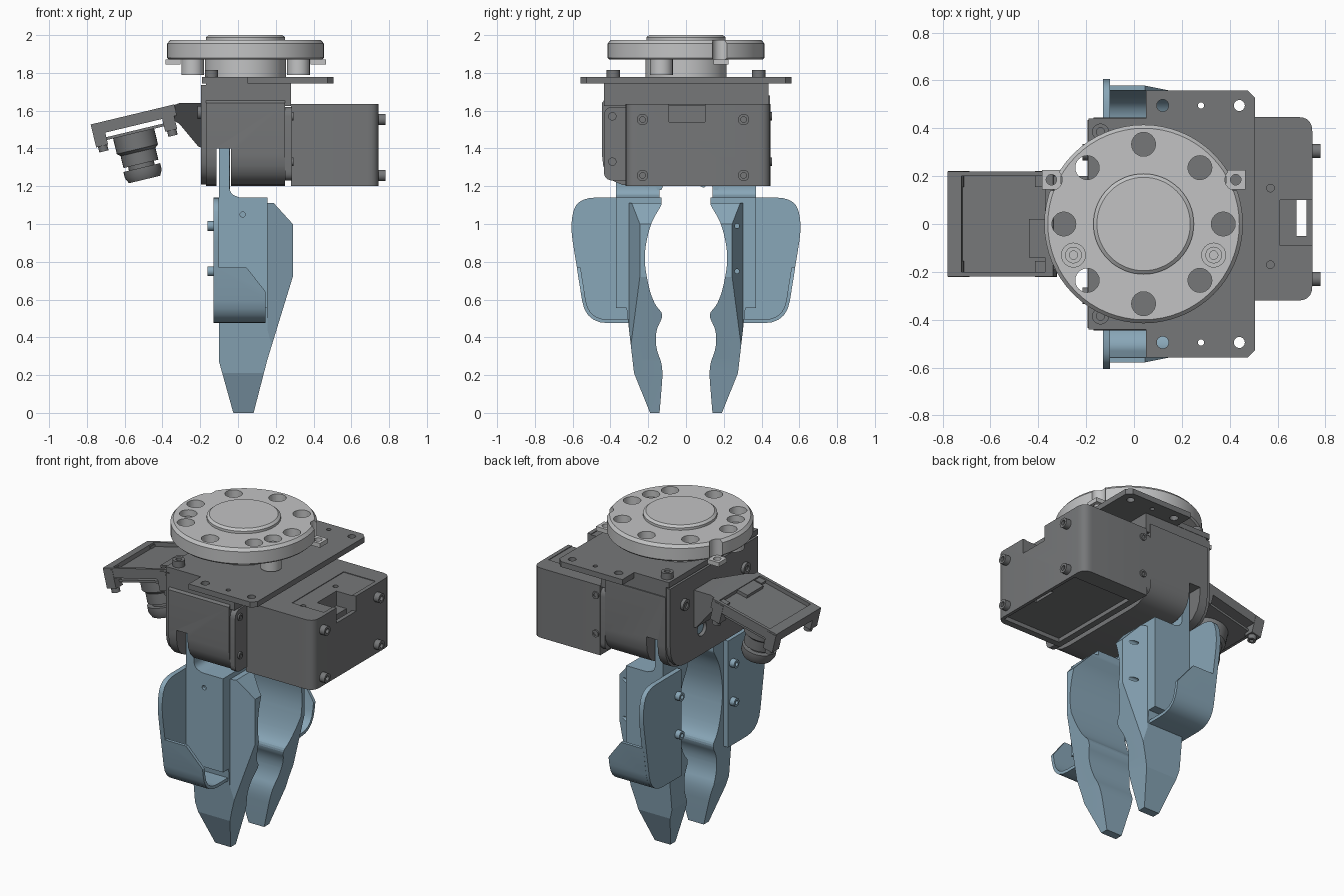
import bpy, bmesh, math
from mathutils import Vector, Matrix

if "Cube" in bpy.data.objects:
    bpy.data.objects.remove(bpy.data.objects["Cube"])

made = []


def material(name, rgb):
    m = bpy.data.materials.new(name)
    m.use_nodes = True
    m.diffuse_color = (*rgb, 1)
    m.node_tree.nodes["Principled BSDF"].inputs["Base Color"].default_value = (*rgb, 1)
    return m


dark = material("dark grey", (0.18, 0.185, 0.19))
light = material("light grey", (0.54, 0.545, 0.55))
blue = material("steel blue", (0.25, 0.385, 0.48))


def finish(name, bm, mat):
    bmesh.ops.recalc_face_normals(bm, faces=bm.faces[:])
    me = bpy.data.meshes.new(name)
    bm.to_mesh(me)
    bm.free()
    ob = bpy.data.objects.new(name, me)
    bpy.context.collection.objects.link(ob)
    if mat:
        me.materials.append(mat)
        made.append(ob)
    return ob


def rounded(pts, r=0.0):
    """Round polygon corners; a point may carry its own radius."""
    out, n = [], len(pts)
    for i, p in enumerate(pts):
        q, a, b = (Vector(pts[k % n][:2]) for k in (i, i - 1, i + 1))
        rad = p[2] if len(p) > 2 else r
        if rad <= 0:
            out.append(q)
            continue
        s = q + (a - q).normalized() * min(rad, (a - q).length * 0.48)
        e = q + (b - q).normalized() * min(rad, (b - q).length * 0.48)
        for k in range(6):
            t = k / 5
            out.append(s * (1 - t) ** 2 + q * 2 * t * (1 - t) + e * t * t)
    return out


def prism(name, pts, axis, lo, hi, mat=None, r=0.0):
    """Extrude a profile: axis x takes (y,z), y takes (x,z), z takes (x,y)."""
    put = {"x": lambda a, b, c: (c, a, b), "y": lambda a, b, c: (a, c, b),
           "z": lambda a, b, c: (a, b, c)}[axis]
    bm = bmesh.new()
    flat = rounded(pts, r)
    low = [bm.verts.new(put(a, b, lo)) for a, b in flat]
    top = [bm.verts.new(put(a, b, hi)) for a, b in flat]
    bm.faces.new(low)
    bm.faces.new(top)
    for i in range(len(low)):
        bm.faces.new((low[i - 1], low[i], top[i], top[i - 1]))
    return finish(name, bm, mat)


def box(name, x, y, z, mat=None):
    return prism(name, [(x[0], y[0]), (x[1], y[0]), (x[1], y[1]), (x[0], y[1])], "z", *z, mat)


def lathe(name, profile, loc, direction=(0, 0, 1), mat=None, seg=32):
    bm = bmesh.new()
    vs = [bm.verts.new((r, 0, z)) for r, z in profile]
    es = [bm.edges.new(p) for p in zip(vs, vs[1:])]
    bmesh.ops.spin(bm, geom=vs + es, cent=(0, 0, 0), axis=(0, 0, 1),
                   angle=math.tau, steps=seg)
    bmesh.ops.remove_doubles(bm, verts=bm.verts[:], dist=1e-4)
    rot = Vector(direction).to_track_quat("Z", "Y").to_matrix().to_4x4()
    bm.transform(Matrix.Translation(loc) @ rot)
    return finish(name, bm, mat)


def rod(name, loc, r, h, direction=(0, 0, 1), mat=None, seg=24):
    return lathe(name, [(0, 0), (r, 0), (r, h), (0, h)], loc, direction, mat, seg)


def screw(name, loc, r, h, direction, mat):
    d = h * 0.5
    return lathe(name, [(0, 0), (r, 0), (r, h), (r * .5, h), (r * .5, d), (0, d)],
                 loc, direction, mat, 16)


def combine(ob, tools, op="DIFFERENCE"):
    for t in tools:
        m = ob.modifiers.new("cut", "BOOLEAN")
        m.operation, m.object, m.solver = op, t, "EXACT"
    dg = bpy.context.evaluated_depsgraph_get()
    me = bpy.data.meshes.new_from_object(ob.evaluated_get(dg))
    ob.modifiers.clear()
    ob.data = me
    for t in tools:
        bpy.data.objects.remove(t)
    return ob


# Round coupling flange
CX = 0.04
flange = lathe("coupling_flange", [(0, 1.87), (.405, 1.87), (.415, 1.88), (.415, 1.955),
               (.4, 1.973), (.21, 1.973), (.21, 1.988), (.195, 2), (0, 2)],
               (CX, 0, 0), mat=light, seg=64)
cuts = [rod("cut", (CX + .333 * math.cos(k * math.pi / 4), .333 * math.sin(k * math.pi / 4), 1.8),
            .05, .3) for k in range(8)]
for s in (-1, 1):
    cuts += [rod("cut", (CX + s * .293, -.13, 1.93), .05, .1),
             rod("cut", (CX + s * .385, .185, 1.8), .045, .3)]
combine(flange, cuts)
rod("flange_hub", (CX, 0, 1.77), .215, .105, mat=light, seg=48)
for s in (-1, 1):
    rod("flange_boss", (CX + s * .28, -.13, 1.79), .06, .09, mat=light)
    screw("flange_screw", (CX + s * .293, -.13, 1.925), .035, .015, (0, 0, 1), light)
    x = CX + s * .385
    tab = box("flange_tab", (x - .04, x + .04), (.145, .225), (1.845, 1.872), light)
    combine(tab, [rod("cut", (x, .185, 1.8), .022, .1)])

# Mounting plate with holes
half = [(-.19, .44), (.05, .44), (.05, .558), (.475, .558), (.505, .528)]
plate = prism("mounting_plate", half + [(x, -y) for x, y in reversed(half)], "z", 1.743, 1.777, dark)
combine(plate, [rod("cut", (x, s * .495, 1.7), r, .2) for s in (-1, 1)
                for x, r in ((.12, .025), (.28, .013), (.44, .023))])
for s in (-1, 1):
    screw("plate_screw", (-.14, s * .385, 1.777), .035, .038, (0, 0, 1), dark)

# Gripper body with finger slot
body = prism("gripper_body", [(-.445, 1.2, .17), (.445, 1.2, .17), (.445, 1.68),
             (-.415, 1.68), (-.445, 1.64)], "x", -.17, .25, dark)
combine(body, [box("cut", (-.115, -.038), (-.6, .6), (1.1, 1.4))])
side = prism("body_side_cover", [(-.435, 1.21, .17), (.435, 1.21, .17), (.435, 1.735),
             (-.435, 1.735)], "x", -.195, -.168, dark)
combine(side, [rod("cut", (-.25, .12, 1.37), .045, .2, (1, 0, 0))])
rod("shaft_end", (-.18, .12, 1.37), .035, .02, (1, 0, 0), blue)
box("body_top_cap", (-.17, .28), (-.435, .438), (1.625, 1.745), dark)
for s in (-1, 1):
    screw("body_side_screw", (-.195, s * .3, 1.59), .035, .02, (-1, 0, 0), dark)
prism("motor_flange", [(-.435, 1.23), (.445, 1.23), (.445, 1.62), (-.435, 1.62)], "x",
      .25, .285, dark, r=.05)
for z in (1.33, 1.57):
    screw("motor_flange_screw", (.284, -.39, z), .022, .01, (1, 0, 0), dark)
    screw("motor_side_screw", (.31, .444, z), .022, .012, (0, 1, 0), dark)

# Motor housing with notch, panels and end screws
motor = prism("motor_housing", [(.28, -.32), (.745, -.32, .06), (.745, .447, .06), (.28, .447)],
              "z", 1.2, 1.635, dark)
combine(motor, [box("cut", (.5, .72), (-.18, .33), (1.631, 1.8)),
                box("cut", (.32, .725), (-.28, .34), (1.1, 1.225)),
                box("cut", (.61, .9), (-.09, .1), (1.54, 1.8)),
                box("cut", (.68, .72), (-.05, .1), (1.1, 1.8)),
                rod("cut", (.57, .15, 1.6), .016, .2), rod("cut", (.57, -.17, 1.6), .016, .2)])
for y in (-.23, .305):
    for z in (1.257, 1.553):
        screw("motor_end_screw", (.745, y, z), .03, .035, (1, 0, 0), dark)

# Tilted camera tray, built flat and then turned
tilt = Matrix.Translation((-.78, 0, 1.527)) @ Matrix.Rotation(-math.radians(13.5), 4, "Y")
tray = box("camera_tray", (0, .455), (-.22, .22), (-.06, 0), dark)
combine(tray, [box("cut", (.06, .42), (-.2, .2), (-.025, .1))])
tilted = [tray, box("camera_board", (.04, .4), (-.18, .18), (-.1, -.085), dark),
          box("cable_socket", (.35, .42), (-.14, .02), (-.03, -.005), dark)]
for s in (-1, 1):
    for u, w in ((0, -.125), (.375, -.13)):
        y = sorted((s * .155, s * .222))
        tilted += [box("tray_post", (u, u + .065), y, (w, -.01), dark),
                   screw("tray_screw", (u + .035, s * .19, w), .025, .03, (0, 0, -1), dark)]
tilted.append(lathe("camera_lens", [(0, 0), (.112, 0), (.112, .085), (.095, .1), (.095, .165),
                    (.07, .165), (.07, .185), (.1, .185), (.1, .22), (.085, .25), (.06, .25),
                    (.05, .235), (0, .235)], (.21, 0, -.1), (0, 0, -1), dark))
for ob in tilted:
    ob.matrix_world = tilt
arm = prism("camera_arm", [(-.36, 1.622), (-.31, 1.64), (-.18, 1.64), (-.18, 1.4), (-.21, 1.41),
            (-.31, 1.53), (-.36, 1.56)], "y", -.3, .3, dark)
combine(arm, [prism("cut", [(-.5, -.2), (-.34, -.2), (-.19, .02), (-.1, .02), (-.1, .2),
                            (-.5, .2)], "z", 1, 2)], "INTERSECT")

# Fingers, wings and gears, one per side
inner = [(.13, 1.1, .01), (.19, 1.0), (.225, .83), (.2, .67), (.165, .57), (.115, .52),
         (.16, .44), (.16, .34), (.12, .245), (.14, 0, 0)]
outer = [(.19, 0), (.275, .21), (.315, .555), (.37, .555), (.37, 1.14), (.13, 1.14)]
fingers = []
for s in (-1, 1):
    def mir(pts):
        return [(s * p[0], *p[1:]) for p in pts]

    profile = [(*p, .08) if len(p) == 2 else p for p in inner] + [(*p, 0) for p in outer]
    finger = prism("finger", mir(profile), "x", -.3, .5, blue)
    front = prism("cut", [(-.1, 1.3), (.155, 1.3), (.155, 1.11), (.19, 1.11), (.29, 1.0),
                          (.29, .72), (.155, .28), (.08, -.01), (-.022, -.01), (-.1, .27)],
                  "y", -1, 1)
    slant = prism("cut", [(-.2, s * .05), (.3, s * .05), (.3, s * .24), (.155, s * .302),
                          (.155, s * .5), (-.2, s * .5)], "z", -.1, 1.5)
    combine(finger, [front, slant], "INTERSECT")
    combine(finger, [rod("cut", (.14, s * .27, z), .012, .2, (1, 0, 0)) for z in (.75, .99)]
            + [rod("cut", (.025, s * .35, 1.05), .014, .1, (0, s, 0))])
    fingers.append(finger)

    # Link arm with a fillet onto the finger, and its gear
    prism("finger_link", [(-.1, 1.1), (.01, 1.1), (.01, 1.14), (-.045, 1.16, .04),
          (-.045, 1.4), (-.1, 1.4)], "y", *sorted((s * .14, s * .37)), blue)
    teeth = [(s * .15 + r * math.cos(a), 1.33 + r * math.sin(a)) for k in range(48)
             for a, r in [(k * math.tau / 48, .15 if k % 4 < 2 else .125)]]
    prism("finger_gear", teeth, "x", -.092, -.042, blue)

    # Wing plate, its bent lip and screws
    prism("finger_wing", mir([(.23, 1.14), (.575, 1.14, .1), (.615, 1.0, .1), (.53, .475, .12),
          (.23, .475)]), "x", -.13, -.1, blue)
    lip = prism("wing_lip", mir([(.58, .78, 0), (.531, .475, .12), (.24, .475, 0), (.24, .495, 0),
                (.515, .495, .1), (.56, .78, 0)]), "x", -.11, .145, blue)
    combine(lip, [prism("cut", [(-.2, .4), (.2, .4), (.2, .56), (.14, .65), (.045, .77),
                                (-.2, .77)], "y", -1, 1)], "INTERSECT")
    for z in (.75, .99):
        screw("wing_screw", (-.13, s * .27, z), .026, .032, (-1, 0, 0), blue)

# Smooth curved faces, keep hard edges; fingers keep their shallow facets
for group, angle in ((made, 30), (fingers, 12)):
    bpy.ops.object.select_all(action="DESELECT")
    for ob in group:
        ob.select_set(True)
    bpy.context.view_layer.objects.active = group[0]
    bpy.ops.object.shade_smooth_by_angle(angle=math.radians(angle))
